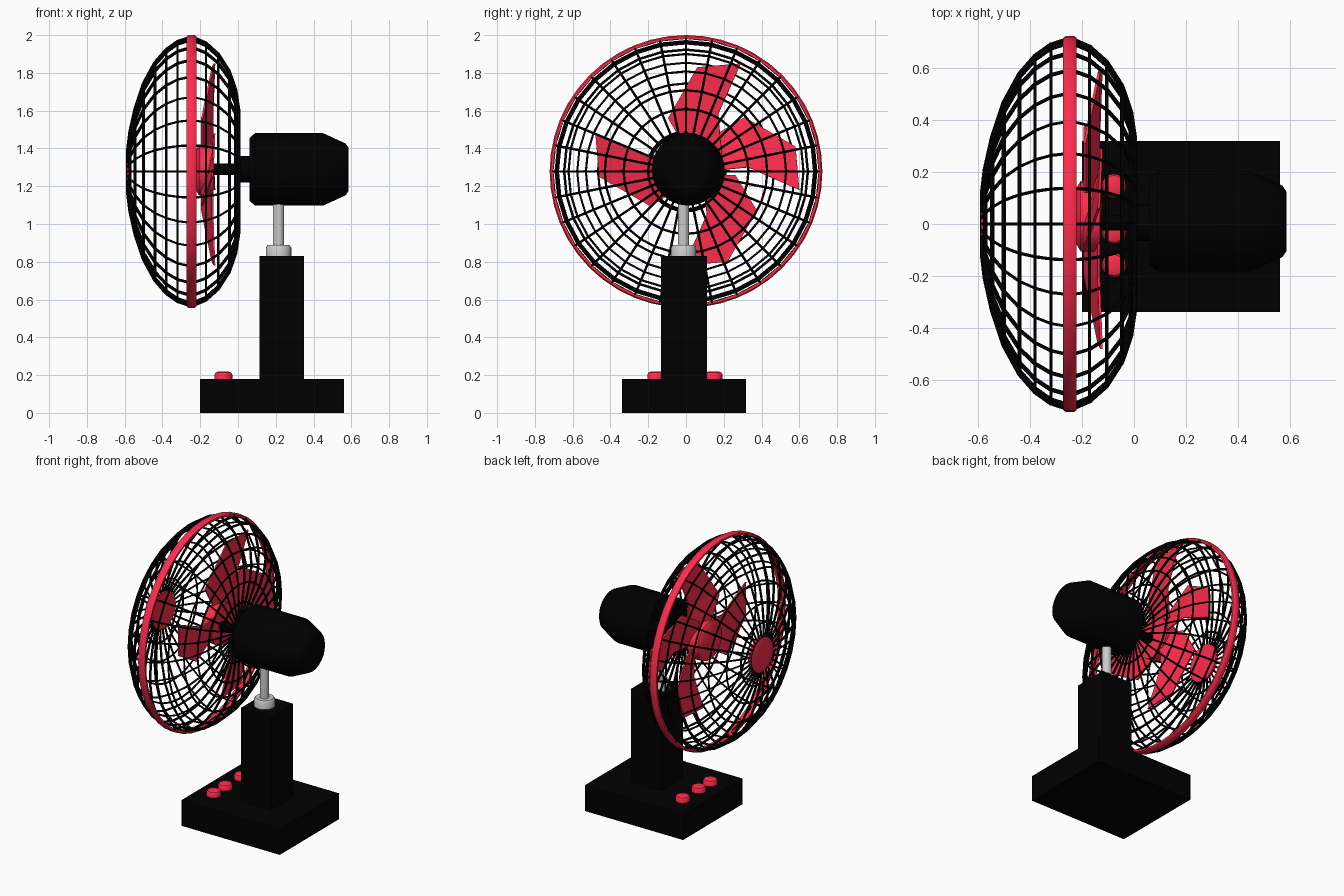
import bpy, bmesh, math
from mathutils import Vector

if "Cube" in bpy.data.objects:
    bpy.data.objects.remove(bpy.data.objects["Cube"])

AXIS_Z = 1.278


def material(name, rgb):
    m = bpy.data.materials.new(name)
    m.diffuse_color = (*rgb, 1)
    m.use_nodes = True
    m.node_tree.nodes["Principled BSDF"].inputs["Base Color"].default_value = m.diffuse_color
    return m


BLACK = material("black_plastic", (0, 0, 0))
RED = material("red_plastic", (1.0, 0.025, 0.075))


def finish(name, bm, mat=None, smooth=True):
    bmesh.ops.recalc_face_normals(bm, faces=bm.faces)
    me = bpy.data.meshes.new(name)
    bm.to_mesh(me)
    bm.free()
    ob = bpy.data.objects.new(name, me)
    bpy.context.collection.objects.link(ob)
    if mat:
        me.materials.append(mat)
    if smooth:
        bpy.ops.object.select_all(action='DESELECT')
        ob.select_set(True)
        bpy.context.view_layer.objects.active = ob
        bpy.ops.object.shade_smooth_by_angle(angle=math.radians(35))
    return ob


def lathe(name, profile, mat, origin, axis='X', n=32, caps=True, closed=False, smooth=True):
    """Revolve (position along axis, radius) pairs around an axis."""
    bm = bmesh.new()
    o = Vector(origin)
    rings = []
    for h, r in profile:
        ring = []
        for i in range(n):
            a = 2 * math.pi * i / n
            c, s = r * math.cos(a), r * math.sin(a)
            ring.append(bm.verts.new(o + Vector((h, c, s) if axis == 'X' else (c, s, h))))
        rings.append(ring)
    pairs = list(zip(rings, rings[1:]))
    if closed:
        pairs.append((rings[-1], rings[0]))
    for p, q in pairs:
        for i in range(n):
            j = (i + 1) % n
            bm.faces.new((p[i], p[j], q[j], q[i]))
    if caps and not closed:
        bm.faces.new(rings[0])
        bm.faces.new(rings[-1])
    return finish(name, bm, mat, smooth)


def box(name, lo, hi, mat):
    bm = bmesh.new()
    bmesh.ops.create_cube(bm, size=1)
    for v in bm.verts:
        v.co = [(a + b) / 2 + c * (b - a) for a, b, c in zip(lo, hi, v.co)]
    return finish(name, bm, mat, False)


# Base and column
box("base", (-0.20, -0.338, 0), (0.56, 0.318, 0.18), BLACK)
box("column", (0.115, -0.133, 0.17), (0.35, 0.11, 0.83), BLACK)

# Control buttons
for k, y in enumerate((-0.158, -0.03, 0.146)):
    lathe(f"button_{k + 1}", [(0.175, 0.047), (0.203, 0.047), (0.214, 0.04), (0.22, 0.025)],
          RED, (-0.077, y, 0), 'Z', 16)

# Grey collar and pole
lathe("pole_collar", [(0.82, 0.067), (0.875, 0.067), (0.888, 0.058)], None, (0.215, -0.013, 0), 'Z', 24)
lathe("pole", [(0.87, 0.03), (1.15, 0.03)], None, (0.214, -0.013, 0), 'Z', 20)

# Motor housing and shaft
C = (0, 0, AXIS_Z)
lathe("motor_housing", [(0.06, 0.165), (0.09, 0.192), (0.45, 0.192), (0.57, 0.137), (0.585, 0.115)],
      BLACK, (0, 0.01, 1.289), n=24)
lathe("motor_neck", [(0.0, 0.07), (0.08, 0.07)], BLACK, (0, 0.005, 1.289), n=24)
lathe("shaft", [(-0.14, 0.03), (0.02, 0.03)], BLACK, (0, 0.005, 1.289), n=16)

# Wire cage, front dome and flatter back
front = [(-0.25, 0.71), (-0.32, 0.688), (-0.38, 0.645), (-0.44, 0.576), (-0.50, 0.466),
         (-0.545, 0.33), (-0.572, 0.21), (-0.583, 0.12)]
back = [(-0.24, 0.71), (-0.17, 0.68), (-0.105, 0.622), (-0.046, 0.53), (-0.012, 0.43),
        (0.003, 0.33), (0.005, 0.2), (0.005, 0.07)]
for name, prof in (("cage_front", front), ("cage_back", back)):
    cage = lathe(name, prof, BLACK, C, n=32, caps=False, smooth=False)
    w = cage.modifiers.new("wires", 'WIREFRAME')
    w.thickness = 0.018
    w.use_boundary = True
    w.use_even_offset = False

# Red rim band and front badge disc
lathe("cage_rim", [(-0.272, 0.702), (-0.272, 0.715), (-0.262, 0.722), (-0.23, 0.722), (-0.22, 0.715), (-0.22, 0.702)],
      RED, C, n=48, closed=True)
lathe("front_disc", [(-0.59, 0.12), (-0.585, 0.128), (-0.57, 0.128)], RED, C, n=24)

# Blade hub
lathe("blade_hub", [(-0.22, 0.11), (-0.205, 0.135), (-0.13, 0.14)], RED, (0, 0.03, 1.285), n=24)

# Four twisted blades: (radial, tangential, depth)
shape = [(0.06, -0.05, -0.135), (0.27, -0.03, -0.135), (0.54, -0.15, -0.125),
         (0.52, 0.08, -0.135), (0.25, 0.235, -0.19), (0.06, 0.12, -0.19)]
for k, (cy, cz) in enumerate([(0.06, 1.33), (0.14, 1.31), (0.06, 1.33), (0.14, 1.32)]):
    a = k * math.pi / 2
    bm = bmesh.new()
    v = [bm.verts.new((x, cy + u * math.cos(a) - t * math.sin(a), cz + u * math.sin(a) + t * math.cos(a)))
         for u, t, x in shape]
    bm.faces.new((v[0], v[1], v[4], v[5]))
    bm.faces.new((v[1], v[2], v[3], v[4]))
    blade = finish(f"blade_{k + 1}", bm, RED, False)
    s = blade.modifiers.new("thickness", 'SOLIDIFY')
    s.thickness = 0.01
    s.offset = 0
